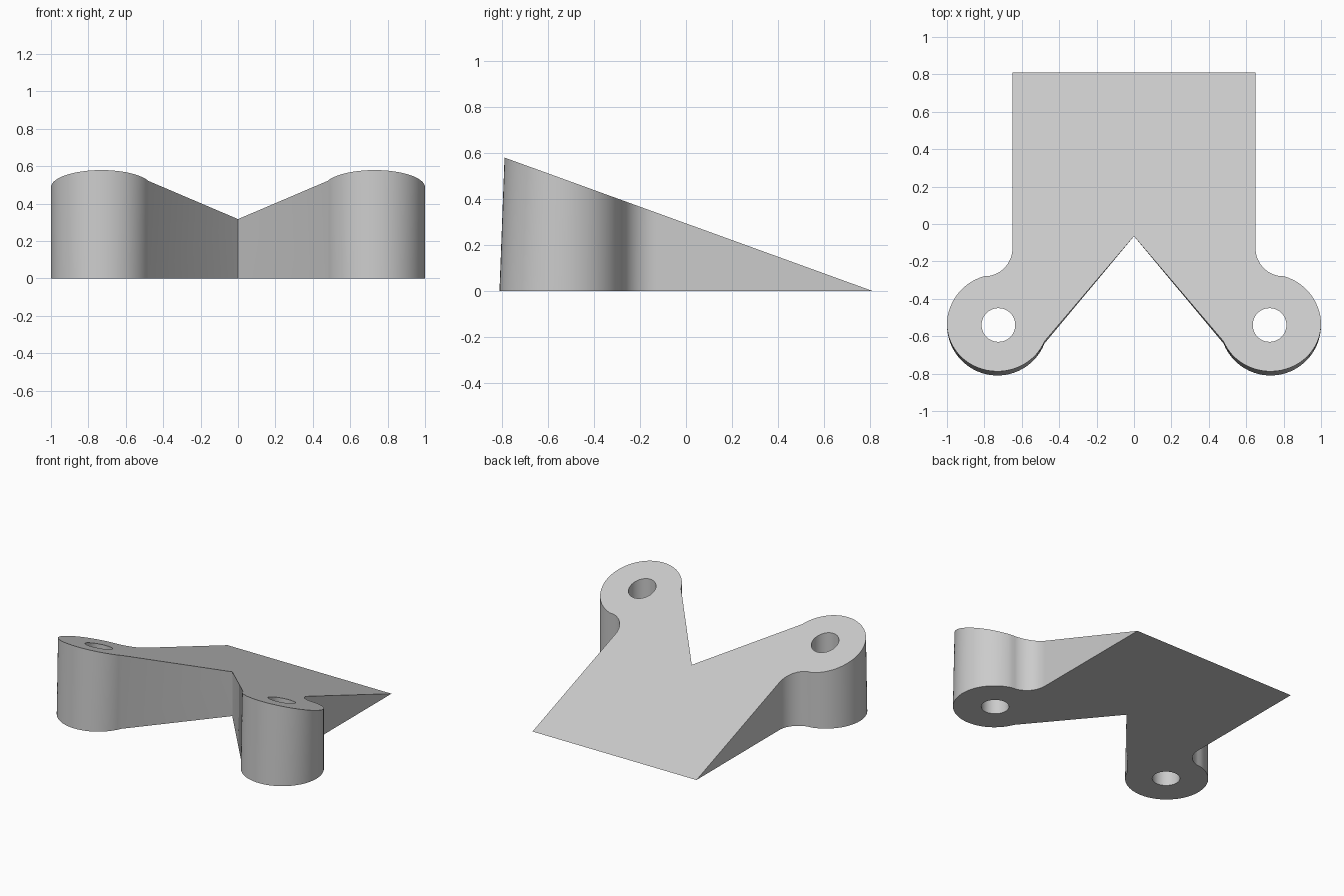
import bpy, bmesh
from math import atan2, cos, sin, pi, tau
from mathutils import Vector

default = bpy.data.objects.get("Cube")
if default:
    bpy.data.objects.remove(default)

BACK, HALF = 0.81, 0.65            # back edge, half width of the plate
LOBE, R = Vector((0.73, -0.54)), 0.27
FILLET, FR = Vector((0.80, -0.13)), 0.15
NOTCH_Y, SLOPE = -0.065, 0.3625


def arc(centre, radius, a, b, n):
    return [centre + radius * Vector((cos(t), sin(t)))
            for t in (a + (b - a) * i / n for i in range(n + 1))]


# Left half of the plan outline, from the back corner round the lobe
join = FILLET - LOBE
start = atan2(join.y, join.x)
inner = Vector((0.479, -0.64)) - LOBE
end = atan2(inner.y, inner.x)
half = [Vector((HALF, BACK))]
half += arc(FILLET, FR, pi, pi + start, 14)
half += arc(LOBE, R, start, end if end < start else end - tau, 44)[1:]
apex = Vector((0, NOTCH_Y))
outline = half + [apex] + [Vector((-p.x, p.y)) for p in reversed(half)]

# Wedge body: flat base, sloping top meeting the base at a sharp back edge
bm = bmesh.new()
base, top = [], []
for p in outline:
    v = bm.verts.new((p.x, p.y, 0))
    base.append(v)
    if p.y >= BACK:
        top.append(v)
        continue
    lean = 0.022 * min(1, max(0, (-0.45 - p.y) / 0.36))
    y = p.y + lean
    top.append(bm.verts.new((p.x, y, SLOPE * (BACK - y))))
bm.faces.new(base)
bm.faces.new(top)
walls = []
for i in range(len(base) - 1):
    loop = [base[i], base[i + 1], top[i + 1], top[i]]
    walls.append(bm.faces.new(list(dict.fromkeys(loop))))
bmesh.ops.triangulate(bm, faces=walls)
bmesh.ops.recalc_face_normals(bm, faces=bm.faces)
mesh = bpy.data.meshes.new("wedge_body")
bm.to_mesh(mesh)
bm.free()
body = bpy.data.objects.new("wedge_body", mesh)
bpy.context.collection.objects.link(body)

# Single grey material
grey = bpy.data.materials.new("light_grey")
grey.use_nodes = True
colour = (0.6, 0.6, 0.6, 1)
grey.diffuse_color = colour
grey.node_tree.nodes["Principled BSDF"].inputs["Base Color"].default_value = colour
mesh.materials.append(grey)

# Vertical bolt hole through each lobe
for side, name in ((1, "left_hole_cutter"), (-1, "right_hole_cutter")):
    bpy.ops.mesh.primitive_cylinder_add(vertices=48, radius=0.09, depth=2,
                                        location=(side * 0.725, LOBE.y, 0.2))
    cutter = bpy.context.object
    cutter.name = name
    cutter.hide_render = True
    cutter.data.materials.append(grey)
    cut = body.modifiers.new("bolt_hole", 'BOOLEAN')
    cut.operation = 'DIFFERENCE'
    cut.solver = 'EXACT'
    cut.object = cutter
    bpy.ops.object.select_all(action='DESELECT')
    body.select_set(True)
    bpy.context.view_layer.objects.active = body
    bpy.ops.object.modifier_apply(modifier=cut.name)
    bpy.data.objects.remove(cutter)

# Smooth curved walls, crisp rims
bpy.ops.object.shade_smooth_by_angle(angle=0.45)
